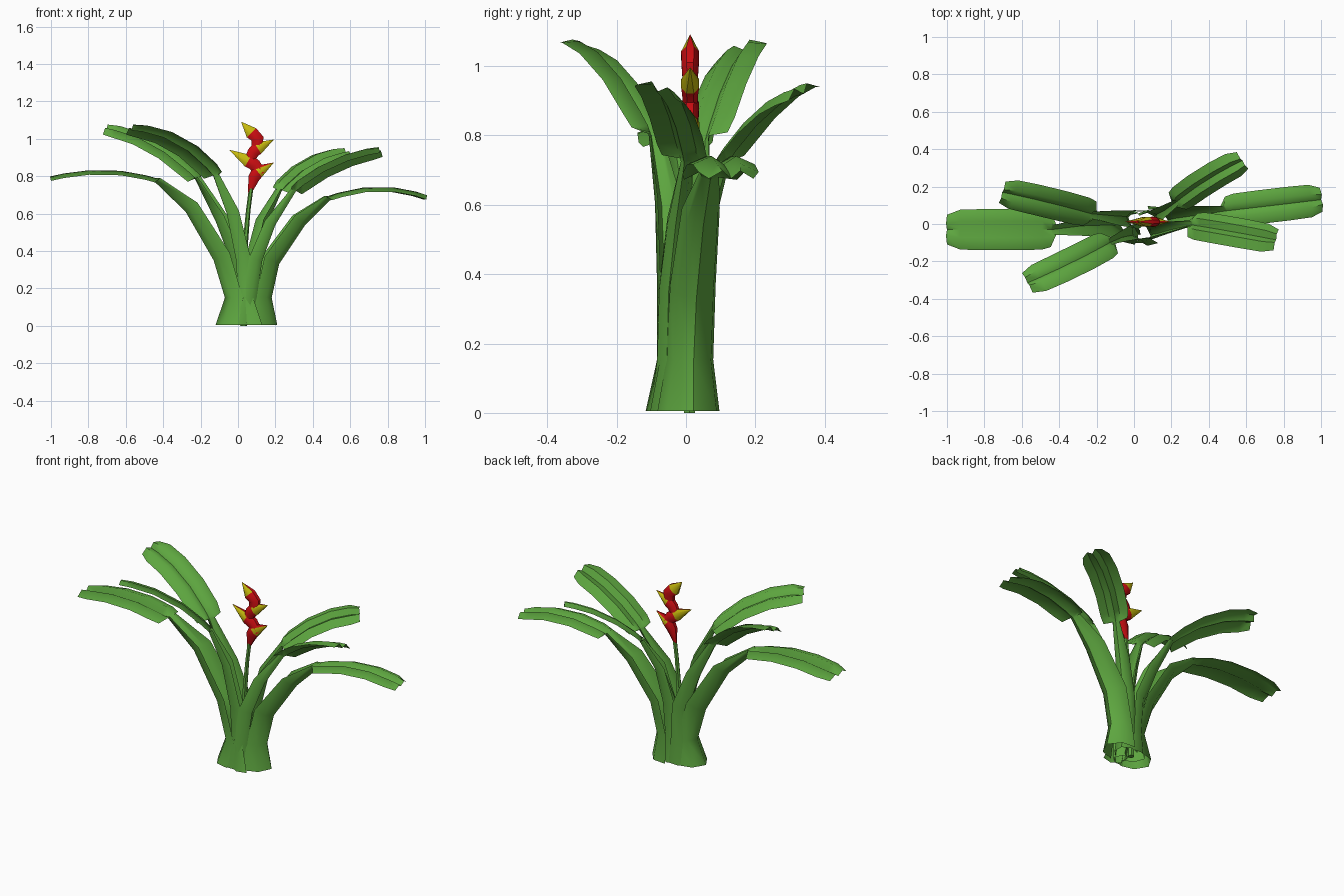
import bpy, math
from mathutils import Vector as V

if "Cube" in bpy.data.objects:
    bpy.data.objects.remove(bpy.data.objects["Cube"])


def mat(name, col):
    m = bpy.data.materials.new(name)
    m.diffuse_color = (*col, 1)
    m.use_nodes = True
    m.node_tree.nodes["Principled BSDF"].inputs["Base Color"].default_value = m.diffuse_color
    return m


GREEN = mat("leaf green", (0.11, 0.38, 0.05))
RED = mat("bract red", (0.60, 0.004, 0.006))
YELLOW = mat("bract yellow", (0.58, 0.50, 0.004))


def make(name, verts, faces, mats, angle=40):
    me = bpy.data.meshes.new(name)
    me.from_pydata(verts, [], faces)
    for m in mats:
        me.materials.append(m)
    ob = bpy.data.objects.new(name, me)
    bpy.context.collection.objects.link(ob)
    bpy.ops.object.select_all(action='DESELECT')
    ob.select_set(True)
    bpy.context.view_layer.objects.active = ob
    bpy.ops.object.shade_smooth_by_angle(angle=math.radians(angle))
    return ob


def bridge(n_rings, n, closed):
    k = n if closed else n - 1
    return [(r * n + i, r * n + (i + 1) % n, (r + 1) * n + (i + 1) % n, (r + 1) * n + i)
            for r in range(n_rings - 1) for i in range(k)]


# One leaf: a channelled stalk that opens into a grooved, blunt blade
def leaf(name, stalk, mid, tip, w, sw=1.0, sd=1.0, bank=0.0):
    stalk = [V(p) for p in stalk]
    a, mid, tip = stalk[-1], V(mid), V(tip)
    head = tip - a
    head.z = 0
    head.normalize()
    lat0 = head.cross(V((0, 0, 1)))
    pts, secs = [], []
    for p, hw, d in zip(stalk, (.09, .068, .066, .055, .028), (.13, .095, .095, .08, .035)):
        pts.append(p)
        hw, d = hw * sw, d * sd
        secs.append(((-hw, d), (-.8 * hw, .35 * d), (0, 0), (.8 * hw, .35 * d), (hw, d)))
    for t, k in ((0.01, .85), (.1, .97), (.35, 1), (.65, 1), (.88, .97), (1, .72)):
        pts.append(a * ((1 - t) * (1 - 2 * t)) + mid * (4 * t * (1 - t)) + tip * (t * (2 * t - 1)))
        hw = w * k
        secs.append(((-hw, 0), (-.4 * hw, .024), (0, 0), (.4 * hw, .024), (hw, 0)))
    verts = []
    for i, (p, sec) in enumerate(zip(pts, secs)):
        tan = (pts[min(i + 1, len(pts) - 1)] - pts[max(i - 1, 0)]).normalized()
        nrm = lat0.cross(tan).normalized()
        b = bank if i > 4 else bank * .5 if i == 4 else 0
        lat = lat0 * math.cos(b) + nrm * math.sin(b)
        nrm = lat.cross(tan).normalized()
        for u, v in sec:
            q = p + lat * u + nrm * v
            if i == 0:
                q.z = 0.005
            verts.append(q)
    make(name, verts, bridge(len(pts), 5, False), [GREEN], 60)


# Inner leaves are banked so that their outward edges ride higher
leaf("left_low_leaf", [(-.12, -.02, 0), (-.07, -.01, .15), (-.13, -.005, .35), (-.28, -.01, .61), (-.44, -.03, .765)],
     (-.71, -.03, .81), (-1.0, -.03, .775), .11)
leaf("left_back_leaf", [(-.05, .03, 0), (-.03, .035, .15), (-.04, .04, .35), (-.12, .045, .56), (-.23, .055, .785)],
     (-.46, .115, .965), (-.705, .17, 1.045), .088, .75, .8, .36)
leaf("left_front_leaf", [(.02, -.085, 0), (.0, -.06, .15), (-.01, -.06, .35), (-.06, -.07, .6), (-.13, -.10, .80)],
     (-.33, -.205, .975), (-.57, -.315, 1.045), .088, .7, .7, -.36)
leaf("right_back_leaf", [(.13, .05, 0), (.11, .04, .15), (.12, .05, .35), (.16, .07, .55), (.23, .12, .72)],
     (.39, .235, .86), (.58, .34, .92), .08, .7, .7, -.36)
leaf("right_low_leaf", [(.21, .022, 0), (.18, .022, .15), (.22, .03, .33), (.36, .05, .54), (.49, .07, .67)],
     (.75, .10, .72), (1.0, .13, .675), .09)
leaf("right_front_leaf", [(.09, -.065, 0), (.10, -.055, .15), (.13, -.05, .35), (.2, -.03, .54), (.31, -.005, .72)],
     (.52, -.04, .855), (.76, -.085, .925), .085, .6, .7, .36)


# Round loft along points in the xz plane; gives the stem and the bracts
def loft(name, pts, rads, n, flat, y, mats):
    pts = [V((x, y, z)) for x, z in pts]
    verts = []
    for i, (p, r) in enumerate(zip(pts, rads)):
        tan = (pts[min(i + 1, len(pts) - 1)] - pts[max(i - 1, 0)]).normalized()
        side = V((0, 1, 0))
        up = tan.cross(side).normalized()
        for j in range(n):
            t = math.tau * (j + .5) / n
            verts.append(p + side * (math.cos(t) * r * flat) - up * (math.sin(t) * r))
    faces = [tuple(reversed(f)) for f in bridge(len(pts), n, True)]
    faces += [tuple(range(n)), tuple(reversed(range(len(verts) - n, len(verts))))]
    ob = make(name, verts, faces, mats)
    # Outward test: flip if the first side face points inward
    f = ob.data.polygons[0]
    if f.normal.dot(f.center - (pts[0] + pts[1]) / 2) < 0:
        ob.data.flip_normals()
    return ob


# Flower stem
loft("flower_stem", [(.03, 0), (.035, .2), (.04, .45), (.055, .62), (.07, .735)],
     (.018, .016, .014, .012, .012), 6, 1, .01, [GREEN])

# Zigzag bracts: red body and upper ridge, yellow lower beak
BRACTS = [
    ([(.062, .71), (.085, .79), (.105, .825), (.19, .872)], (.010, .033, .040, .001)),
    ([(.125, .81), (.09, .86), (.055, .882), (-.045, .94)], (.03, .036, .038, .001)),
    ([(.055, .87), (.08, .925), (.105, .95), (.19, .995)], (.028, .034, .038, .001)),
    ([(.10, .94), (.105, 1.0), (.072, 1.032), (.018, 1.09)], (.03, .036, .038, .001)),
]
for k, (pts, rads) in enumerate(BRACTS):
    ob = loft(f"bract_{k + 1}", pts, rads, 8, .74, .012, [RED, YELLOW])
    for f in ob.data.polygons:
        if 16 <= f.index < 24:
            f.material_index = int(f.normal.z < .66)
